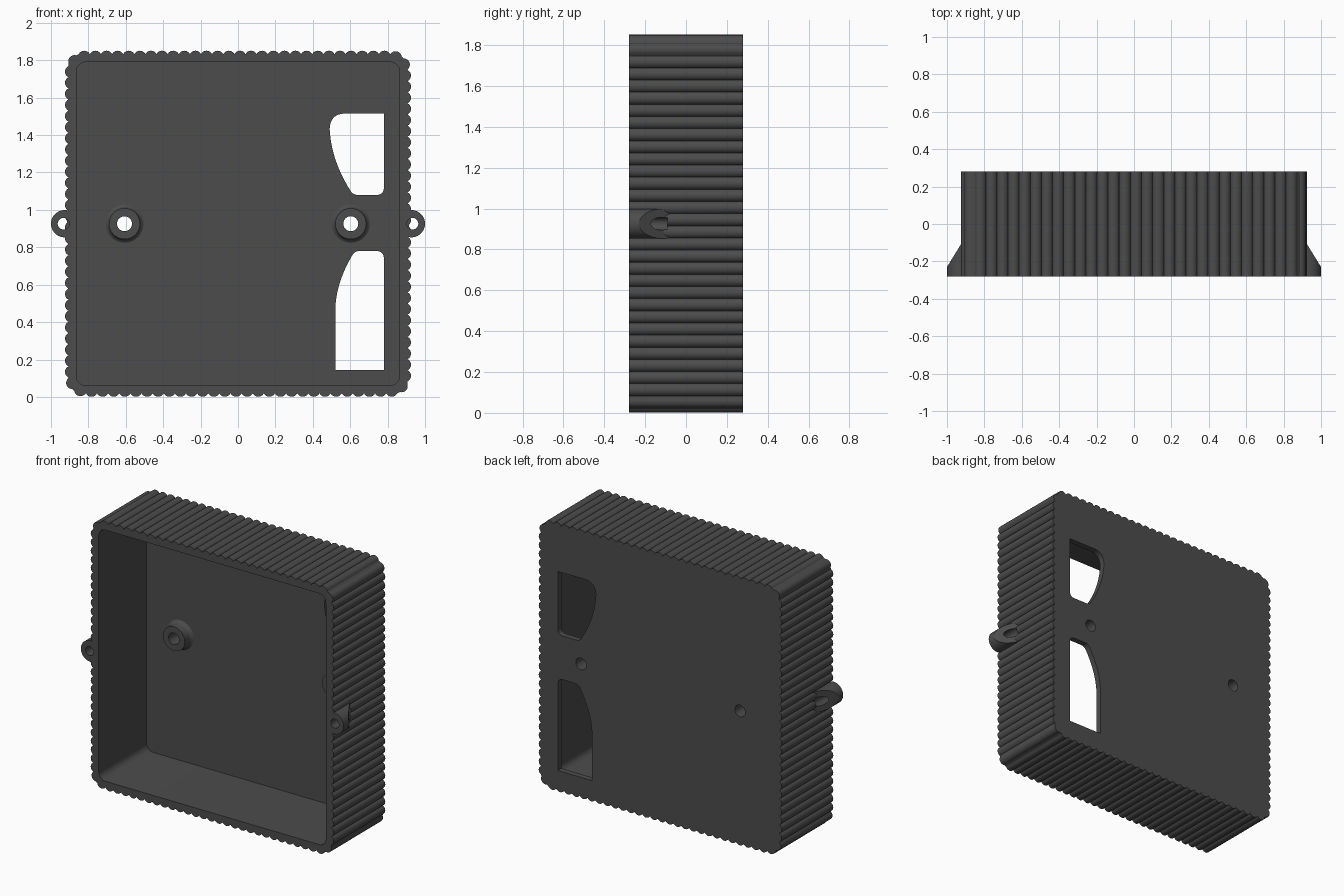
import bpy, bmesh, math
from mathutils import Vector

if "Cube" in bpy.data.objects:
    bpy.data.objects.remove(bpy.data.objects["Cube"])

CZ = 0.926                 # height of the box centre
FRONT, BACK, FLOOR = -0.28, 0.28, 0.24

grey = bpy.data.materials.new("dark grey plastic")
grey.diffuse_color = (0.072, 0.072, 0.072, 1)
grey.use_nodes = True
grey.node_tree.nodes["Principled BSDF"].inputs["Base Color"].default_value = grey.diffuse_color


def make_object(name, bm):
    bmesh.ops.recalc_face_normals(bm, faces=bm.faces)
    mesh = bpy.data.meshes.new(name)
    bm.to_mesh(mesh)
    bm.free()
    mesh.materials.append(grey)
    ob = bpy.data.objects.new(name, mesh)
    bpy.context.collection.objects.link(ob)
    return ob


def prism_bm(points, y0, y1):
    """Extrude an (x, z) outline from y0 to y1."""
    bm = bmesh.new()
    face = bm.faces.new([bm.verts.new((x, y0, z)) for x, z in points])
    ext = bmesh.ops.extrude_face_region(bm, geom=[face])
    moved = [g for g in ext["geom"] if isinstance(g, bmesh.types.BMVert)]
    bmesh.ops.translate(bm, vec=(0, y1 - y0, 0), verts=moved)
    return bm


def prism(name, points, y0, y1):
    return make_object(name, prism_bm(points, y0, y1))


def circle(x, z, r, n=40):
    return [(x + r * math.cos(2 * math.pi * i / n),
             z + r * math.sin(2 * math.pi * i / n)) for i in range(n)]


def rounded_square(h, r, n=8):
    pts = []
    for k, (sx, sz) in enumerate([(1, 1), (-1, 1), (-1, -1), (1, -1)]):
        for i in range(n + 1):
            a = math.pi / 2 * (k + i / n)
            pts.append((sx * (h - r) + r * math.cos(a),
                        CZ + sz * (h - r) + r * math.sin(a)))
    return pts


def ribbed_square(h, r, ribs, rib_r, n=10):
    """Rounded square edged with half-round ribs at an even pitch."""
    a = h - r
    side = 2 * a + math.pi * r / 2
    pitch = 4 * side / ribs
    spread = math.pi / 2 - math.acos(pitch / 2 / rib_r)
    spread = math.pi / 2 - (math.pi / 2 - spread)
    pts = []
    for i in range(ribs):
        k, s = divmod(i * pitch, side)
        if s < 2 * a:
            x, z, ang = -a + s, h, math.pi / 2
        else:
            ang = math.pi / 2 - (s - 2 * a) / r
            x, z = a + r * math.cos(ang), a + r * math.sin(ang)
        turn = -k * math.pi / 2
        cx = x * math.cos(turn) - z * math.sin(turn)
        cz = x * math.sin(turn) + z * math.cos(turn)
        for j in range(n + 1):
            t = ang + turn + spread * (1 - 2 * (j + 0.02) / (n + 0.04))
            pts.append((cx + rib_r * math.cos(t), CZ + cz + rib_r * math.sin(t)))
    return pts


def curve_outline(start, steps, n=12):
    """Steps of one point are straight, of two points quadratic curves."""
    pts = [Vector(start)]
    for step in steps:
        if len(step) == 1:
            pts.append(Vector(step[0]))
        else:
            p, c, e = pts[-1], Vector(step[0]), Vector(step[1])
            for i in range(1, n + 1):
                t = i / n
                pts.append(p * (1 - t) ** 2 + c * 2 * t * (1 - t) + e * t * t)
    return [tuple(p) for p in pts]


def combine(target, other, operation):
    mod = target.modifiers.new(operation, "BOOLEAN")
    mod.operation, mod.solver, mod.object = operation, "EXACT", other
    bpy.context.view_layer.objects.active = target
    bpy.ops.object.modifier_apply(modifier=mod.name)
    bpy.data.objects.remove(other)


# Ribbed outer shell
case = prism("ribbed_case", ribbed_square(0.892, 0.07, 118, 0.033), FRONT, BACK)

# Screw ears, sloped off towards the back
for side in (-1, 1):
    bm = prism_bm(circle(side * 0.927, CZ, 0.073), FRONT, -0.05)
    cut = bmesh.ops.bisect_plane(
        bm, geom=bm.verts[:] + bm.edges[:] + bm.faces[:],
        plane_co=(side * 1.0, -0.23, CZ), plane_no=(side * 0.13, 0.08, 0),
        clear_outer=True)
    edges = [e for e in bm.edges if e.is_boundary]
    bmesh.ops.holes_fill(bm, edges=edges, sides=0)
    combine(case, make_object("screw_ear", bm), "UNION")

# Hollow interior, open at the front
combine(case, prism("cavity", rounded_square(0.864, 0.05), FRONT - 0.1, FLOOR),
        "DIFFERENCE")

# Standoffs with flared feet
for x in (-0.607, 0.603):
    bm = bmesh.new()
    profile = [(0.083, 0.17), (0.083, 0.212), (0.086, 0.225),
               (0.092, 0.234), (0.102, 0.24), (0.102, 0.26)]
    n = 40
    rings = [[bm.verts.new((px, y, pz)) for px, pz in circle(x, CZ, r, n)]
             for r, y in profile]
    for lo, hi in zip(rings, rings[1:]):
        for i in range(n):
            bm.faces.new((lo[i], lo[(i + 1) % n], hi[(i + 1) % n], hi[i]))
    bm.faces.new(rings[0])
    bm.faces.new(rings[-1])
    combine(case, make_object("standoff", bm), "UNION")
    combine(case, prism("standoff_hole", circle(x, CZ, 0.04, 32), 0.1, 0.4),
            "DIFFERENCE")

# Ear screw holes
for side in (-1, 1):
    combine(case, prism("ear_hole", circle(side * 0.933, CZ, 0.031, 32),
                        FRONT - 0.1, -0.09), "DIFFERENCE")

# Two openings in the back wall
upper = curve_outline((0.78, 1.515), [
    [(0.57, 1.515)], [(0.492, 1.512), (0.49, 1.43)],
    [(0.50, 1.26), (0.603, 1.10)], [(0.616, 1.08), (0.64, 1.08)],
    [(0.74, 1.08)], [(0.78, 1.08), (0.78, 1.12)]])
lower = curve_outline((0.78, 0.145), [
    [(0.52, 0.145)], [(0.52, 0.47)], [(0.525, 0.61), (0.607, 0.75)],
    [(0.622, 0.78), (0.65, 0.78)], [(0.738, 0.78)],
    [(0.78, 0.78), (0.78, 0.738)]])
for outline in (upper, lower):
    combine(case, prism("opening", outline, 0.15, 0.4), "DIFFERENCE")

# Smooth the round surfaces, keep creases
bpy.ops.object.select_all(action="DESELECT")
case.select_set(True)
bpy.context.view_layer.objects.active = case
bpy.ops.object.shade_smooth_by_angle(angle=math.radians(30))
